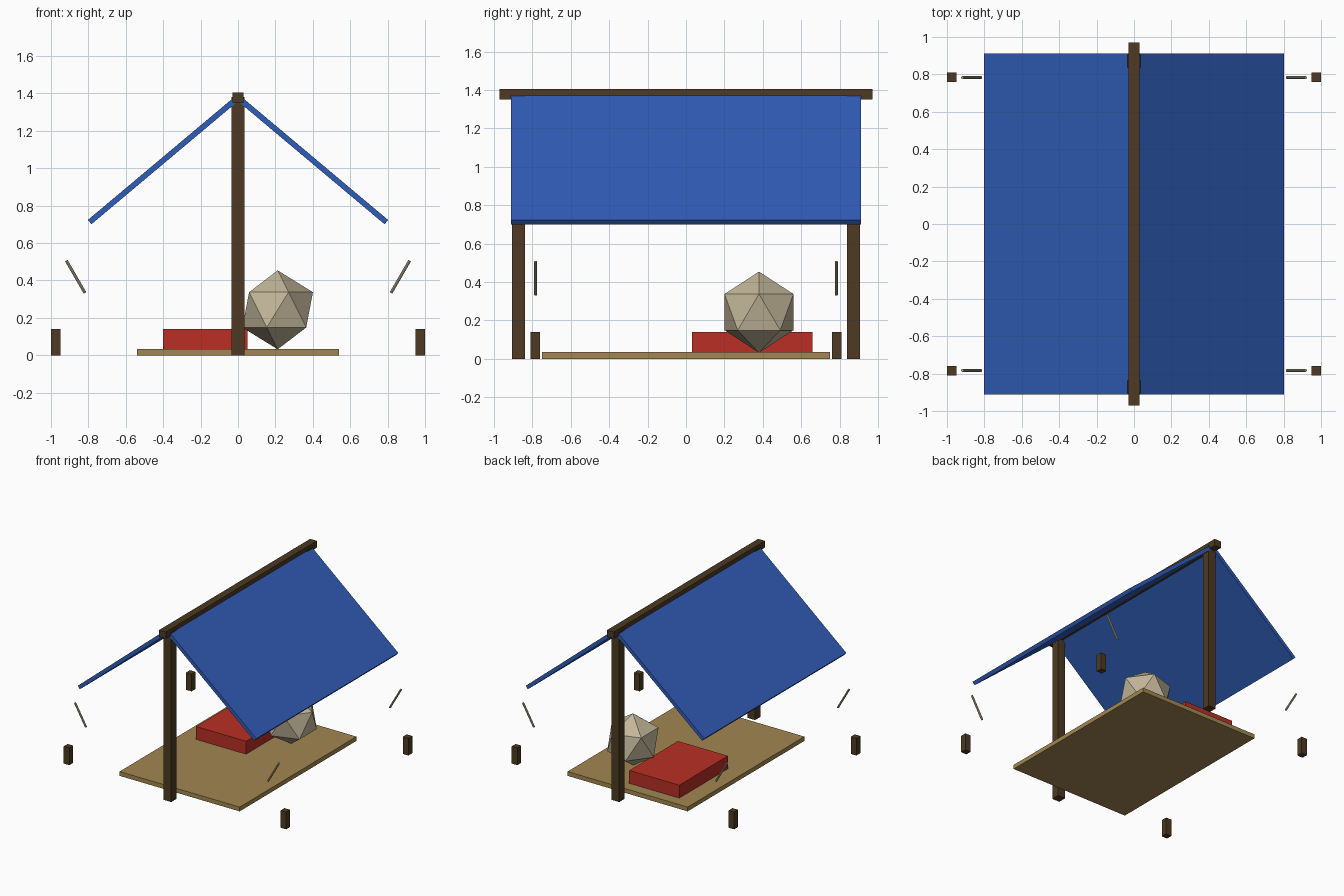
import bpy
from math import radians, sin, cos

cube = bpy.data.objects.get("Cube")
if cube:
    bpy.data.objects.remove(cube, do_unlink=True)


def material(name, rgb):
    m = bpy.data.materials.new(name)
    m.use_nodes = True
    color = (*rgb, 1)
    m.diffuse_color = color
    bsdf = m.node_tree.nodes["Principled BSDF"]
    bsdf.inputs["Base Color"].default_value = color
    bsdf.inputs["Roughness"].default_value = 0.9
    return m


wood = material("dark wood", (0.075, 0.042, 0.016))
cloth = material("blue cloth", (0.03, 0.11, 0.48))
mat_tan = material("tan mat", (0.36, 0.24, 0.085))
red = material("red blanket", (0.48, 0.028, 0.018))
sack = material("pale sack", (0.54, 0.47, 0.32))
cord = material("pale rope", (0.5, 0.44, 0.3))


def finish(name, mat):
    obj = bpy.context.object
    obj.name = name
    obj.data.materials.append(mat)
    return obj


def box(name, center, size, mat, tilt=0):
    bpy.ops.mesh.primitive_cube_add(size=1, location=center, rotation=(0, tilt, 0))
    obj = finish(name, mat)
    obj.scale = size
    return obj


# Ridge beam and the two upright posts
box("ridge_beam", (0, 0, 1.378), (0.06, 1.94, 0.056), wood)
for end, y in (("front", -0.872), ("back", 0.872)):
    box(end + "_post", (0, y, 0.69), (0.068, 0.068, 1.38), wood)

# Sloping cloth roof, with a stake and a short rope at each corner
pitch = radians(40)
lean = radians(30)
for side, s in (("left", 1), ("right", -1)):
    box(side + "_roof_sheet", (s * 0.4025, 0, 1.04), (1.02, 1.824, 0.03), cloth, s * pitch)
    for end, t in (("front", -1), ("back", 1)):
        corner = end + "_" + side
        box(corner + "_stake", (s * 0.975, t * 0.785, 0.07), (0.05, 0.05, 0.14), wood)
        bpy.ops.mesh.primitive_cylinder_add(
            vertices=8, radius=0.008, depth=0.2,
            location=(s * 0.868, t * 0.783, 0.42), rotation=(0, s * lean, 0))
        finish(corner + "_rope", cord)

# Ground mat, folded blanket and faceted sack
box("ground_mat", (0, 0, 0.0175), (1.08, 1.5, 0.035), mat_tan)
box("folded_blanket", (-0.175, 0.345, 0.0875), (0.45, 0.625, 0.105), red)
bpy.ops.mesh.primitive_ico_sphere_add(subdivisions=1, radius=0.211, location=(0.212, 0.38, 0.243))
finish("faceted_sack", sack)
